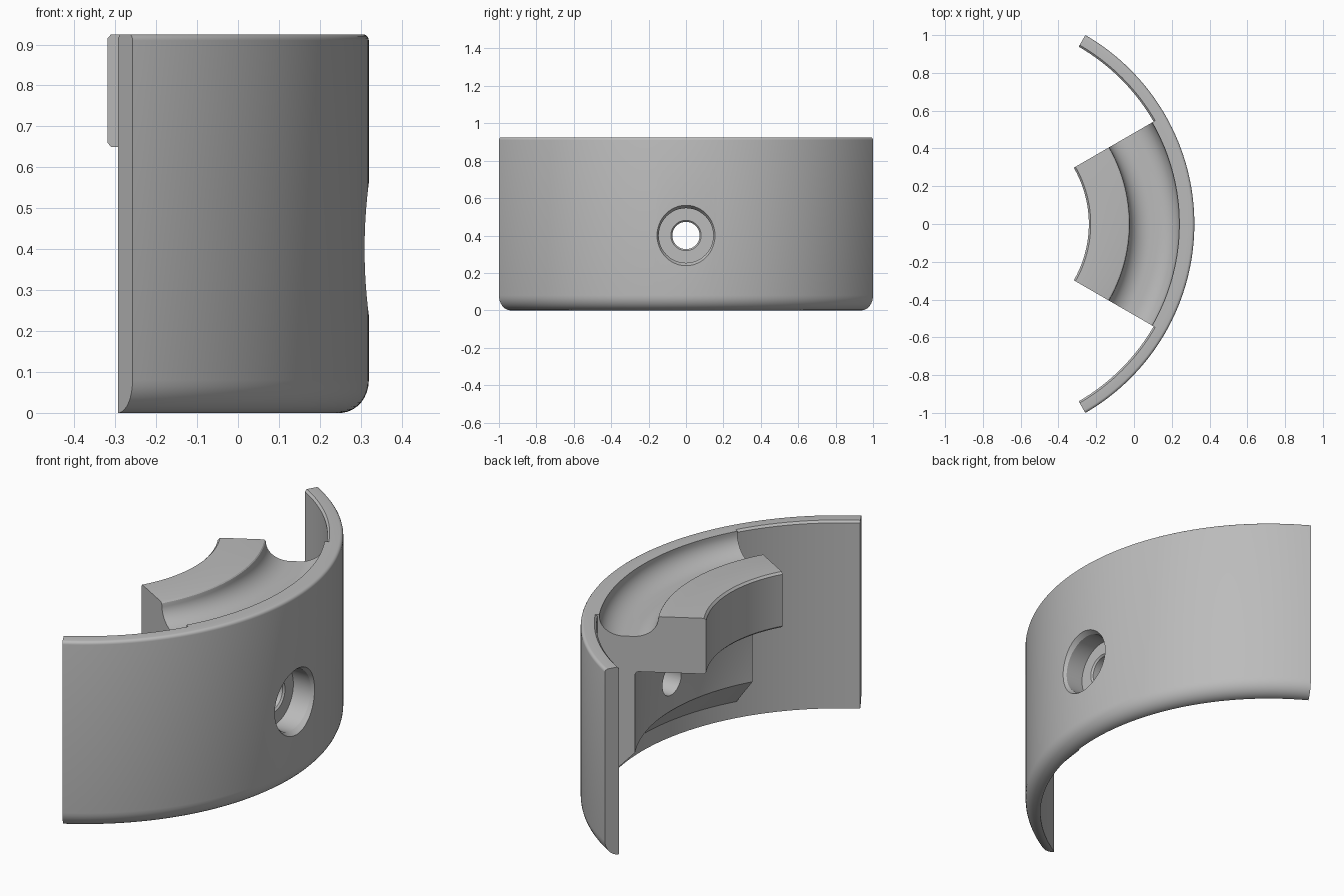
import bpy, bmesh, math

cube = bpy.data.objects.get("Cube")
if cube:
    bpy.data.objects.remove(cube, do_unlink=True)

AXIS_X = -0.835     # arc centre
R_OUT, R_IN, TOP = 1.1547, 1.084, 0.925
HOLE_Z = 0.4

grey = bpy.data.materials.new("plain grey")
grey.use_nodes = True
COLOUR = (0.5, 0.5, 0.5, 1)
grey.diffuse_color = COLOUR
grey.node_tree.nodes["Principled BSDF"].inputs["Base Color"].default_value = COLOUR


def arc(cr, cz, rr, rz, a0, a1, n):
    """Points of an elliptical arc in the (radius, height) plane."""
    steps = [math.radians(a0 + (a1 - a0) * i / n) for i in range(n + 1)]
    return [(cr + rr * math.cos(a), cz + rz * math.sin(a)) for a in steps]


def finish(bm, name):
    bmesh.ops.recalc_face_normals(bm, faces=bm.faces)
    mesh = bpy.data.meshes.new(name)
    bm.to_mesh(mesh)
    bm.free()
    ob = bpy.data.objects.new(name, mesh)
    bpy.context.collection.objects.link(ob)
    mesh.materials.append(grey)
    return ob


def sweep(name, profile, half_angle, steps):
    """Sweep a closed (radius, height) profile about the vertical axis."""
    bm = bmesh.new()
    rings = []
    for i in range(steps + 1):
        a = math.radians(half_angle * (2 * i / steps - 1))
        rings.append([bm.verts.new((AXIS_X + r * math.cos(a), r * math.sin(a), z))
                      for r, z in profile])
    n = len(profile)
    for p, q in zip(rings, rings[1:]):
        for j in range(n):
            k = (j + 1) % n
            bm.faces.new((p[j], p[k], q[k], q[j]))
    bm.faces.new(rings[0])
    bm.faces.new(rings[-1])
    return finish(bm, name)


def turned(name, profile, segments):
    """Solid turned about the hole axis from (x, radius) points."""
    bm = bmesh.new()
    rings = []
    for x, r in profile:
        angles = [2 * math.pi * i / segments for i in range(segments)]
        rings.append([bm.verts.new((x, r * math.cos(a), HOLE_Z + r * math.sin(a)))
                      for a in angles])
    for p, q in zip(rings, rings[1:]):
        for j in range(segments):
            k = (j + 1) % segments
            bm.faces.new((p[j], p[k], q[k], q[j]))
    bm.faces.new(rings[0])
    bm.faces.new(rings[-1])
    return finish(bm, name)


def boolean(target, tool, operation):
    mod = target.modifiers.new(operation.title(), "BOOLEAN")
    mod.operation, mod.solver, mod.object = operation, "EXACT", tool
    bpy.context.view_layer.objects.active = target
    bpy.ops.object.modifier_apply(modifier=mod.name)
    bpy.data.objects.remove(tool, do_unlink=True)


# Curved outer wall: large fillet at the bottom, small one on top
wall_profile = [(R_IN, 0)]
wall_profile += arc(R_IN, 0.08, R_OUT - R_IN, 0.08, -85, 0, 8)
wall_profile += arc(R_OUT - 0.015, TOP - 0.015, 0.015, 0.015, 0, 90, 4)
wall_profile += [(R_IN + 0.01, TOP), (R_IN, TOP - 0.01)]
shell = sweep("curved_bracket", wall_profile, 60, 96)

# Inner block: overhanging ledge, shallow groove, backing plate with sloped foot
block_profile = [(1.11, 0.055), (0.915, 0.25)]
block_profile += arc(0.9, 0.635, 0.015, 0.015, 0, 90, 3)
block_profile += [(0.606, 0.65), (0.596, 0.66), (0.596, TOP - 0.01), (0.606, TOP)]
block_profile += arc(0.8, TOP - 0.012, 0.012, 0.012, 90, 0, 3)
block_profile += arc(0.922, TOP - 0.012, 0.11, 0.09, 180, 270, 12)[1:]
block_profile += arc(0.965, TOP - 0.012, 0.11, 0.09, 270, 360, 12)
block_profile += [(1.075, TOP), (1.11, TOP)]
block = sweep("clamp_block", block_profile, 30, 49)
boolean(shell, block, "UNION")

# Screw hole with chamfered mouth, counterbore and chamfered counterbore rim
cutter = turned("screw_hole_cutter",
                [(-0.1, 0.073), (0.192, 0.073), (0.2, 0.081), (0.2, 0.146),
                 (0.295, 0.146), (0.32, 0.162), (0.4, 0.162)], 48)
cutter.hide_render = True
boolean(shell, cutter, "DIFFERENCE")

# Smooth curved surfaces while keeping machined edges crisp
for ob in bpy.context.selected_objects:
    ob.select_set(False)
shell.select_set(True)
bpy.context.view_layer.objects.active = shell
bpy.ops.object.shade_smooth_by_angle(angle=math.radians(25))
